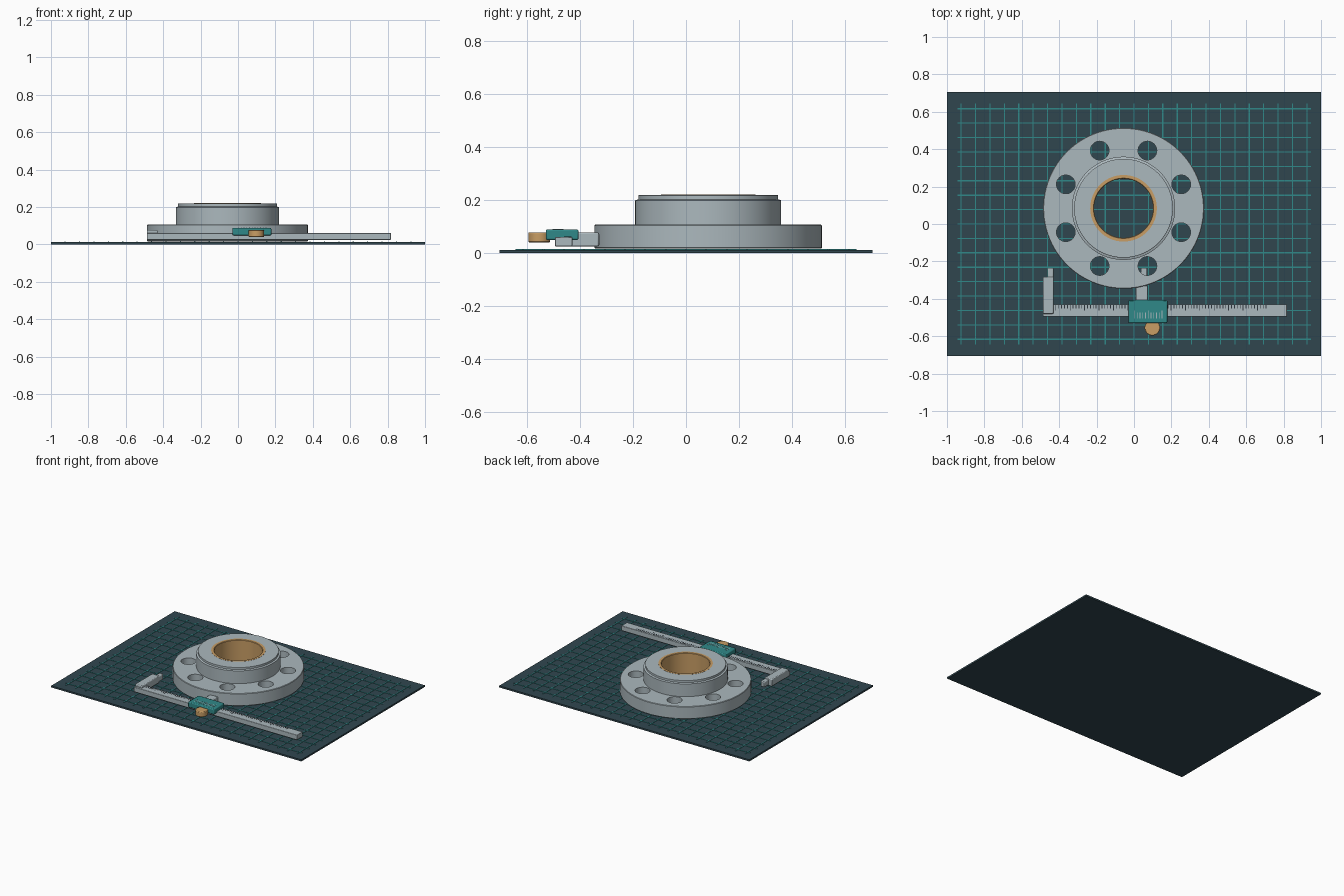
import bpy, math
from mathutils import Vector

cube = bpy.data.objects.get("Cube")
if cube:
    bpy.data.objects.remove(cube, do_unlink=True)


def material(name, rgb):
    m = bpy.data.materials.new(name)
    m.use_nodes = True
    m.diffuse_color = (*rgb, 1)
    m.node_tree.nodes["Principled BSDF"].inputs["Base Color"].default_value = (*rgb, 1)
    return m


SLATE = material("dark_slate", (0.03, 0.062, 0.078))
TEAL = material("teal", (0.03, 0.25, 0.25))
STEEL = material("steel", (0.41, 0.48, 0.51))
BRASS = material("brass", (0.58, 0.34, 0.13))
INK = material("dark_ink", (0.025, 0.035, 0.045))


def make(name, verts, faces, mat):
    me = bpy.data.meshes.new(name)
    me.from_pydata(verts, [], faces)
    me.update()
    ob = bpy.data.objects.new(name, me)
    bpy.context.collection.objects.link(ob)
    me.materials.append(mat)
    return ob


def activate(ob):
    bpy.ops.object.select_all(action='DESELECT')
    ob.select_set(True)
    bpy.context.view_layer.objects.active = ob


def smooth(ob):
    activate(ob)
    bpy.ops.object.shade_smooth_by_angle(angle=math.radians(30))


def boxes(name, spans, mat, bevel=0):
    """One object from boxes given as (x0, x1, y0, y1, z0, z1)."""
    verts, faces = [], []
    for x0, x1, y0, y1, z0, z1 in spans:
        n = len(verts)
        verts += [(x, y, z) for z in (z0, z1)
                  for x, y in ((x0, y0), (x1, y0), (x1, y1), (x0, y1))]
        faces += [(n + 3, n + 2, n + 1, n), (n + 4, n + 5, n + 6, n + 7)]
        for i in range(4):
            j = (i + 1) % 4
            faces.append((n + i, n + j, n + 4 + j, n + 4 + i))
    ob = make(name, verts, faces, mat)
    if bevel:
        mod = ob.modifiers.new("soft_edges", 'BEVEL')
        mod.width, mod.segments = bevel, 2
        smooth(ob)
    return ob


def lathe(name, profile, centre, mat, sides=96):
    """Spin a closed counter-clockwise (radius, z) profile about a vertical axis."""
    cx, cy = centre
    k = len(profile)
    verts, faces = [], []
    for s in range(sides):
        a = 2 * math.pi * s / sides
        verts += [(cx + r * math.cos(a), cy + r * math.sin(a), z) for r, z in profile]
        t = (s + 1) % sides
        for i in range(k):
            j = (i + 1) % k
            faces.append((s * k + i, t * k + i, t * k + j, s * k + j))
    return make(name, verts, faces, mat)


def drum(name, centre, r, z0, z1, mat, sides=40):
    """Upright solid cylinder."""
    bpy.ops.mesh.primitive_cylinder_add(vertices=sides, radius=r, depth=z1 - z0,
                                        location=(*centre, (z0 + z1) / 2))
    ob = bpy.context.object
    ob.name = name
    ob.data.materials.append(mat)
    return ob


# Cutting mat with its printed grid
MAT_TOP, GRID_TOP, STEP, HALF = 0.012, 0.0145, 0.077, 0.003
boxes("cutting_mat", [(-1, 1, -0.705, 0.705, 0, MAT_TOP)], SLATE)
boxes("grid_lines_lengthwise", [(-0.945, 0.945, i * STEP - HALF, i * STEP + HALF,
                                MAT_TOP, GRID_TOP) for i in range(-8, 9)], TEAL)
boxes("grid_lines_crosswise", [(i * STEP - HALF, i * STEP + HALF, -0.645, 0.645,
                               MAT_TOP, GRID_TOP + 0.0003) for i in range(-12, 13)], TEAL)

# Flange with stepped hub
C = Vector((-0.056, 0.084))
BORE, LINER, BASE = 0.178, 0.158, 0.017
flange = lathe("flange", [(BORE, BASE), (0.427, BASE), (0.43, BASE + 0.003),
                          (0.43, 0.104), (0.427, 0.107), (0.276, 0.107),
                          (0.276, 0.199), (0.264, 0.203), (0.264, 0.218),
                          (0.261, 0.22), (BORE, 0.22)], C, STEEL)

# Ring of bolt holes
for i in range(8):
    a = math.radians(22.5 + 45 * i)
    spot = C + 0.334 * Vector((math.cos(a), math.sin(a)))
    cutter = drum("bolt_hole_cutter", spot, 0.05, -0.1, 0.15, STEEL)
    cutter.hide_render = True
    mod = flange.modifiers.new("bolt_hole", 'BOOLEAN')
    mod.operation, mod.solver, mod.object = 'DIFFERENCE', 'EXACT', cutter
    activate(flange)
    bpy.ops.object.modifier_apply(modifier=mod.name)
    bpy.data.objects.remove(cutter, do_unlink=True)
smooth(flange)

# Brass liner in the bore
smooth(lathe("bore_bushing", [(LINER, BASE), (BORE, BASE), (BORE, 0.221),
                              (LINER + 0.003, 0.221), (LINER, 0.218)], C, BRASS))

# Caliper beam and jaws
BEAM_TOP, LOW, JAW_TOP = 0.061, 0.025, 0.077
boxes("caliper_beam", [(-0.487, 0.818, -0.495, -0.43, LOW, BEAM_TOP)], STEEL, 0.003)


def jaw(name, x0, x1, tip0, tip1, y0, y1):
    boxes(name, [(x0, x1, y0, y1, LOW, JAW_TOP)], STEEL, 0.005)
    boxes(name + "_tip", [(tip0, tip1, y1 - 0.01, -0.235, LOW + 0.006, JAW_TOP - 0.006)],
          STEEL, 0.005)


jaw("fixed_jaw", -0.487, -0.43, -0.463, -0.431, -0.48, -0.283)
jaw("sliding_jaw", 0.01, 0.073, 0.037, 0.069, -0.45, -0.33)

# Beam scale: a longer mark every fifth line
marks = []
for i in range(74):
    x = -0.418 + i * STEP / 5
    reach = 0.028 if i % 5 == 0 else 0.019
    marks.append((x - 0.0022, x + 0.0022, -0.434 - reach, -0.434,
                  BEAM_TOP - 0.001, BEAM_TOP + 0.001))
boxes("beam_scale", marks, INK)

# Slider with its vernier marks and thumb screw
SLIDE_TOP = 0.089
boxes("slider", [(-0.03, 0.178, -0.53, -0.407, 0.049, SLIDE_TOP)], TEAL, 0.006)
boxes("vernier_scale", [(x - 0.002, x + 0.002, -0.505, -0.463 - (0.009 if i % 5 else 0),
                         SLIDE_TOP - 0.001, SLIDE_TOP + 0.001)
                        for i, x in enumerate(0.002 + 0.0148 * n for n in range(11))], STEEL)
screw = drum("thumb_screw", (0.098, -0.555), 0.041, 0.04, 0.078, BRASS)
rim = screw.modifiers.new("soft_edges", 'BEVEL')
rim.width, rim.segments, rim.limit_method = 0.004, 2, 'ANGLE'
smooth(screw)
